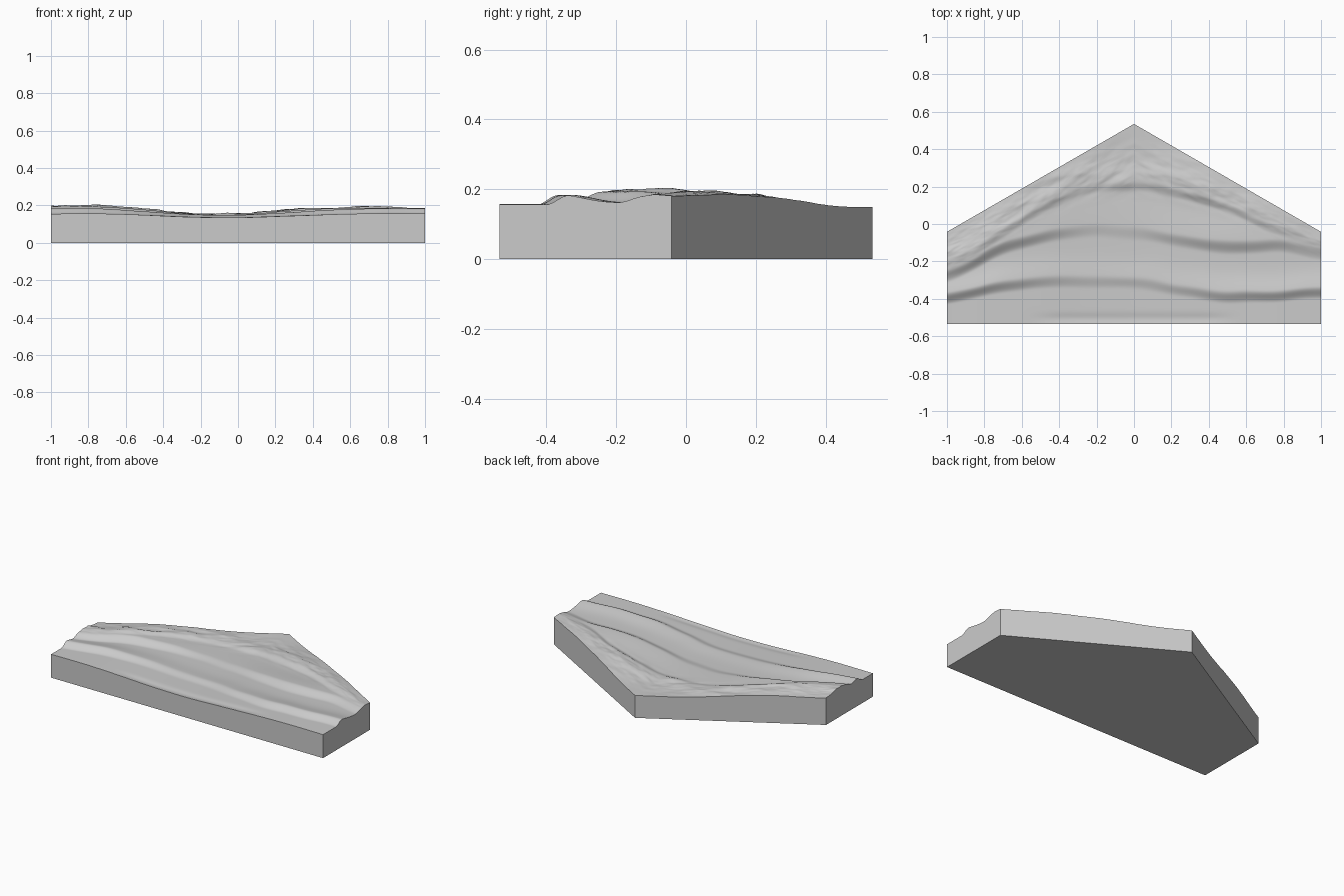
import bpy
import bmesh
import math
from mathutils import Vector, noise

if "Cube" in bpy.data.objects:
    bpy.data.objects.remove(bpy.data.objects["Cube"], do_unlink=True)

COLUMNS, ROWS = 180, 100
FRONT, TIP = -0.535, 0.535


def smooth(a, b, v):
    t = min(1, max(0, (v - a) / (b - a)))
    return t * t * (3 - 2 * t)


def along(points, x):
    """Smooth curve through evenly spaced values from x = -1 to x = 1."""
    s = min(max((x + 1) / 2, 0), 1) * (len(points) - 1)
    i = min(int(s), len(points) - 2)
    t = s - i
    p = [points[min(max(k, 0), len(points) - 1)] for k in range(i - 1, i + 3)]
    return 0.5 * (2 * p[1] + (p[2] - p[0]) * t
                  + (2 * p[0] - 5 * p[1] + 4 * p[2] - p[3]) * t ** 2
                  + (3 * p[1] - p[0] - 3 * p[2] + p[3]) * t ** 3)


def back(x):
    return TIP - 0.577 * abs(x)


# Each ledge: line it follows, height along it, width, fall-off, what remains
LEDGES = [
    ([-0.39, -0.34, -0.3, -0.3, -0.31, -0.35, -0.38, -0.38, -0.36],
     [0.03, 0.029, 0.02, 0.014, 0.014, 0.018, 0.026, 0.028, 0.028], 0.04, 0.09, 0.2),
    ([-0.27, -0.15, -0.07, -0.03, -0.04, -0.09, -0.12, -0.11, -0.15],
     [0.03, 0.032, 0.025, 0.012, 0.012, 0.022, 0.028, 0.024, 0.018], 0.045, 0.16, 0.35),
    ([-0.21, -0.08, 0.08, 0.18, 0.2, 0.17, 0.09, -0.02, -0.1],
     [0.012, 0.016, 0.018, 0.012, 0.014, 0.023, 0.022, 0.016, 0.007], 0.035, 0.14, 0.3),
]
BASE = [0.155, 0.156, 0.149, 0.139, 0.136, 0.144, 0.152, 0.157, 0.156]


def height(x, y):
    z = along(BASE, x)
    wobble = 0.012 * noise.noise(Vector((x * 5, y * 4, 2)))
    for line, rise, width, fall, rest in LEDGES:
        d = y - along(line, x) + wobble
        decay = rest + (1 - rest) * math.exp(-(max(d, 0) / fall) ** 2)
        z += along(rise, x) * smooth(-width, width * 0.7, d) * decay
    # Shallow hollow beside the front edge
    z -= 0.005 * math.exp(-((y + 0.505) / 0.025) ** 2) * smooth(0.6, 0.35, abs(x)) if abs(x) < 0.6 else 0
    # Broken rocky ground towards the two back edges
    rocky = smooth(-0.06, 0.12, y - along(LEDGES[2][0], x) + 0.04)
    edge = smooth(0, 0.1, back(x) - y)
    p = Vector((x * 5, (y + 0.35 * abs(x)) * 13, 7))
    z += rocky * (0.3 + 0.7 * edge) * 0.009 * noise.fractal(p, 0.9, 2.0, 4)
    # Settle to a level point at the tip
    t = smooth(0.25, TIP, y)
    return z * (1 - t) + 0.149 * t


# Sculpted slab: height field, straight walls and flat underside
bm = bmesh.new()
grid = []
for i in range(COLUMNS + 1):
    x = -1 + 2 * i / COLUMNS
    ys = [FRONT + (back(x) - FRONT) * j / ROWS for j in range(ROWS + 1)]
    grid.append([bm.verts.new((x, y, height(x, y))) for y in ys])
for i in range(COLUMNS):
    for j in range(ROWS):
        bm.faces.new((grid[i][j], grid[i + 1][j], grid[i + 1][j + 1], grid[i][j + 1]))

rim = [grid[i][0] for i in range(COLUMNS)]
rim += [grid[COLUMNS][j] for j in range(ROWS)]
rim += [grid[i][ROWS] for i in range(COLUMNS, 0, -1)]
rim += [grid[0][j] for j in range(ROWS, 0, -1)]
foot = [bm.verts.new((v.co.x, v.co.y, 0)) for v in rim]
for k in range(len(rim)):
    n = (k + 1) % len(rim)
    bm.faces.new((rim[k], foot[k], foot[n], rim[n]))
bm.faces.new(list(reversed(foot)))
bmesh.ops.recalc_face_normals(bm, faces=bm.faces[:])

mesh = bpy.data.meshes.new("terrain_tile")
bm.to_mesh(mesh)
bm.free()
tile = bpy.data.objects.new("terrain_tile", mesh)
bpy.context.collection.objects.link(tile)

# Plain grey stone
grey = bpy.data.materials.new("light_grey")
grey.use_nodes = True
colour = (0.6, 0.6, 0.6, 1)
grey.diffuse_color = colour
grey.node_tree.nodes["Principled BSDF"].inputs["Base Color"].default_value = colour
mesh.materials.append(grey)

bpy.ops.object.select_all(action="DESELECT")
tile.select_set(True)
bpy.context.view_layer.objects.active = tile
bpy.ops.object.shade_smooth_by_angle(angle=math.radians(35))
